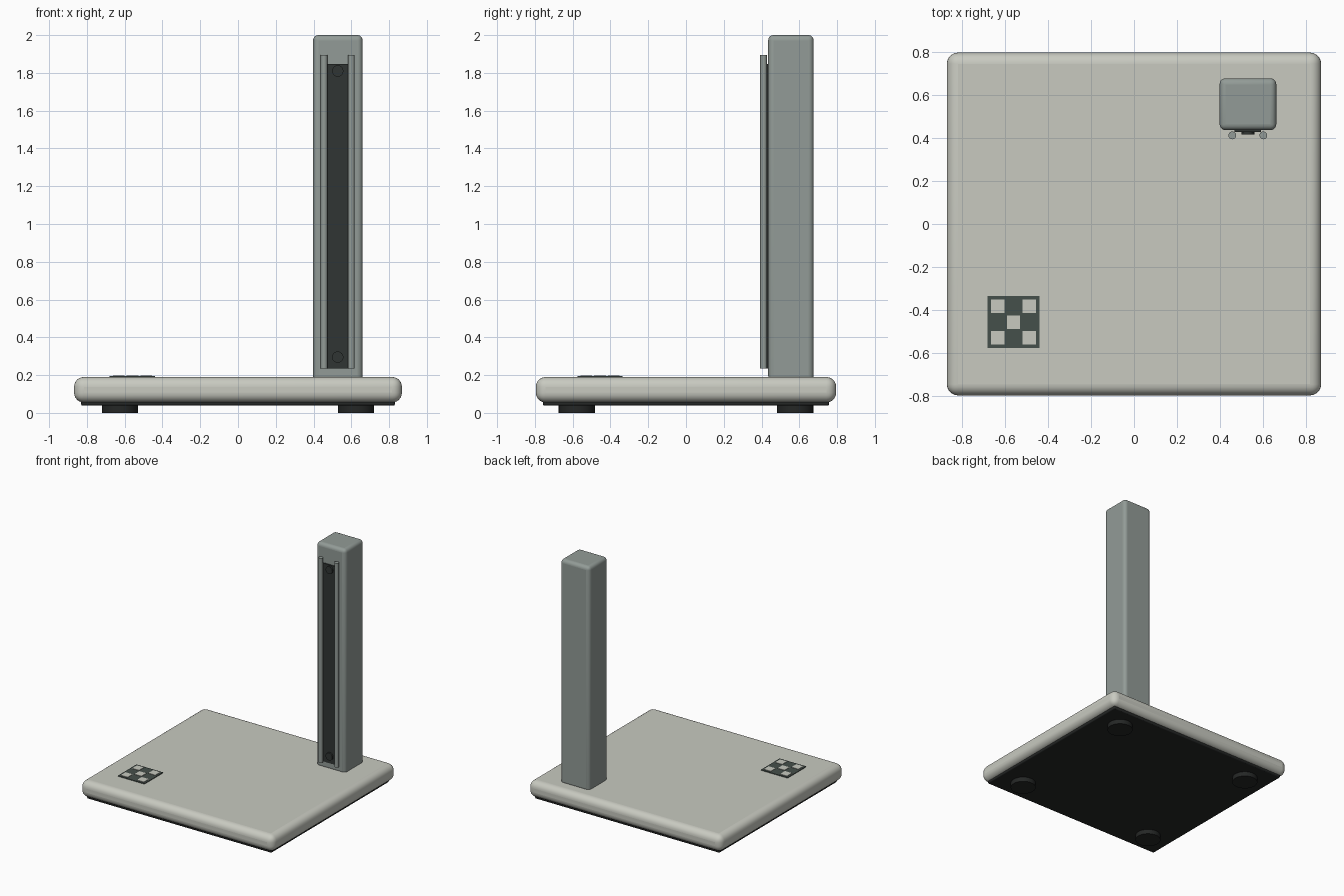
import bpy
import math

if "Cube" in bpy.data.objects:
    bpy.data.objects.remove(bpy.data.objects["Cube"])


def material(name, r, g, b):
    m = bpy.data.materials.new(name)
    m.diffuse_color = (r, g, b, 1)
    m.use_nodes = True
    m.node_tree.nodes["Principled BSDF"].inputs["Base Color"].default_value = m.diffuse_color
    return m


SHELL = material("warm_grey", 0.58, 0.59, 0.53)
METAL = material("grey_green", 0.29, 0.33, 0.31)
INK = material("marker_dark", 0.06, 0.08, 0.07)
DARK = material("dark", 0.03, 0.036, 0.034)
RUBBER = material("rubber", 0.018, 0.02, 0.019)


def finish(ob, name, mat, bevel=0, segments=5):
    ob.name = name
    ob.data.materials.append(mat)
    if bevel:
        mod = ob.modifiers.new("round", 'BEVEL')
        mod.width = bevel
        mod.segments = segments
        mod.limit_method = 'ANGLE'
        bpy.ops.object.shade_smooth_by_angle(angle=math.radians(35))
    return ob


def box(name, lo, hi, mat, bevel=0, segments=5):
    bpy.ops.mesh.primitive_cube_add(size=1, location=[(a + b) / 2 for a, b in zip(lo, hi)])
    ob = bpy.context.object
    ob.scale = [b - a for a, b in zip(lo, hi)]
    bpy.ops.object.transform_apply(location=False, rotation=False, scale=True)
    return finish(ob, name, mat, bevel, segments)


def rod(name, centre, radius, depth, mat, rot=(0, 0, 0), sides=32):
    bpy.ops.mesh.primitive_cylinder_add(vertices=sides, radius=radius, depth=depth,
                                        location=centre, rotation=rot)
    ob = finish(bpy.context.object, name, mat)
    bpy.ops.object.shade_smooth_by_angle(angle=math.radians(35))
    return ob


# Base slab with soft edges, and the inset plate below it
box("base_slab", (-0.868, -0.795, 0.055), (0.868, 0.795, 0.19), SHELL, 0.052, 6)
box("under_plate", (-0.83, -0.757, 0.038), (0.83, 0.757, 0.07), RUBBER, 0.008, 2)

# Four round feet
for sx, xn in ((-1, "left"), (1, "right")):
    for sy, yn in ((-1, "front"), (1, "back")):
        rod(f"foot_{yn}_{xn}", (sx * 0.625, sy * 0.578, 0.025), 0.096, 0.05, RUBBER)

# Column at the back right corner
box("column", (0.397, 0.435, 0.17), (0.66, 0.676, 2.0), METAL, 0.028, 5)

# Belt channel with two guide rails and a pulley at each end
cx = 0.528
box("belt_strip", (cx - 0.061, 0.427, 0.235), (cx + 0.061, 0.445, 1.848), DARK)
for side, name in ((-1, "left"), (1, "right")):
    rod(f"guide_rail_{name}", (cx + side * 0.072, 0.411, 1.065), 0.018, 1.66, METAL, sides=24)
for z, name in ((0.295, "lower"), (1.81, "upper")):
    rod(f"pulley_{name}", (cx, 0.424, z), 0.03, 0.02, DARK, (math.pi / 2, 0, 0))

# Calibration marker: dark square with five light tiles
mx, my = -0.559, -0.455
box("marker_square", (mx - 0.12, my - 0.12, 0.186), (mx + 0.12, my + 0.12, 0.195), INK)
for i, (dx, dy) in enumerate(((0, 0), (-1, -1), (1, -1), (-1, 1), (1, 1))):
    x, y, h = mx + dx * 0.073, my + dy * 0.073, 0.031
    box(f"marker_tile_{i + 1}", (x - h, y - h, 0.19), (x + h, y + h, 0.198), SHELL)
